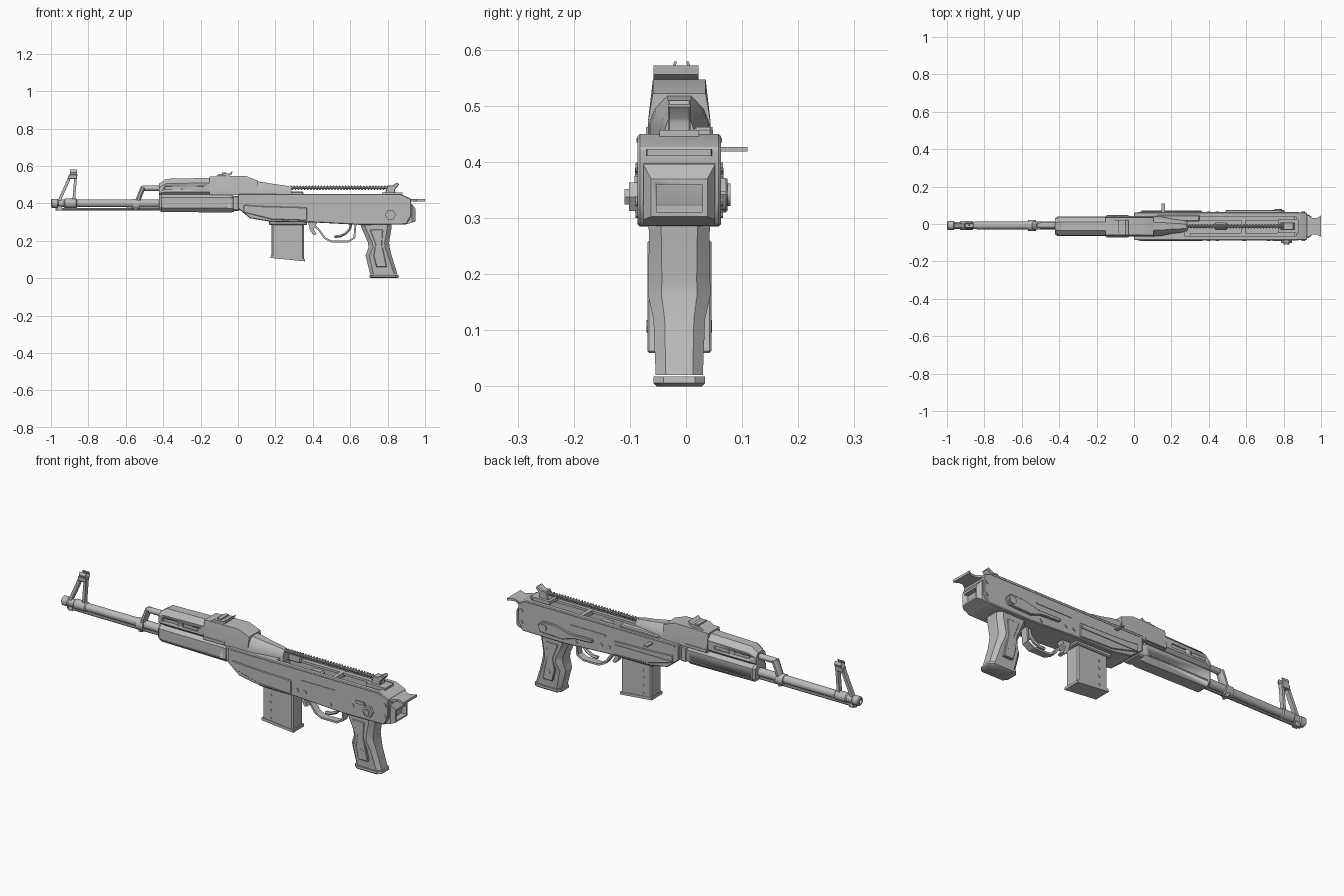
import bpy, bmesh, math
from mathutils import Vector

if "Cube" in bpy.data.objects:
    bpy.data.objects.remove(bpy.data.objects["Cube"])

C = -0.012  # centre plane of the body in y
grey = bpy.data.materials.new("plain_grey")
grey.diffuse_color = (0.5, 0.5, 0.5, 1)
grey.use_nodes = True
grey.node_tree.nodes["Principled BSDF"].inputs["Base Color"].default_value = grey.diffuse_color


def finish(name, bm, bevel=0.0):
    bmesh.ops.recalc_face_normals(bm, faces=bm.faces)
    if bevel:
        es = [e for e in bm.edges if len(e.link_faces) == 2 and e.calc_face_angle() > 0.6]
        bmesh.ops.bevel(bm, geom=es, offset=bevel, segments=1, affect='EDGES', clamp_overlap=True)
    for f in bm.faces:
        f.smooth = True
    for e in bm.edges:
        e.smooth = len(e.link_faces) == 2 and e.calc_face_angle() < 0.55
    me = bpy.data.meshes.new(name)
    bm.to_mesh(me)
    bm.free()
    me.materials.append(grey)
    ob = bpy.data.objects.new(name, me)
    bpy.context.collection.objects.link(ob)
    return ob


def loft(name, rings, bevel=0.0, close=False):
    bm = bmesh.new()
    vs = [[bm.verts.new(p) for p in r] for r in rings]
    n = len(vs[0])
    pairs = list(zip(vs, vs[1:])) + ([(vs[-1], vs[0])] if close else [])
    for a, b in pairs:
        for i in range(n):
            j = (i + 1) % n
            bm.faces.new((a[i], a[j], b[j], b[i]))
    if not close:
        bm.faces.new(vs[0])
        bm.faces.new(vs[-1])
    return finish(name, bm, bevel)


def prism(name, pts, y0, y1, bevel=0.0):
    return loft(name, [[(x, y, z) for x, z in pts] for y in (y0, y1)], bevel)


def box(name, x0, x1, y0, y1, z0, z1, bevel=0.0):
    return prism(name, [(x0, z0), (x1, z0), (x1, z1), (x0, z1)], y0, y1, bevel)


def lathe(name, prof, y, z, n=16):
    # round part along x from (x, radius) pairs
    return loft(name, [[(x, y + r * math.cos(2 * math.pi * i / n), z + r * math.sin(2 * math.pi * i / n))
                        for i in range(n)] for x, r in prof])


def disc(name, x, z, r, y0, y1, n=12):
    return prism(name, [(x + r * math.cos(2 * math.pi * i / n), z + r * math.sin(2 * math.pi * i / n))
                        for i in range(n)], y0, y1)


def sweep(name, path, ru, rv, n=6):
    # path sweep with an elliptical section, rv across y
    path = [Vector(p) for p in path]
    rings = []
    for i, p in enumerate(path):
        t = (path[min(i + 1, len(path) - 1)] - path[max(i - 1, 0)]).normalized()
        u = t.cross(Vector((0, 1, 0))).normalized()
        v = t.cross(u)
        rings.append([p + u * ru * math.cos(2 * math.pi * (k + .5) / n) + v * rv * math.sin(2 * math.pi * (k + .5) / n)
                      for k in range(n)])
    return loft(name, rings)


def octx(x, z0, z1, h, c):
    # chamfered rectangle across x
    return [(x, C + y, z) for y, z in ((-h + c, z0), (h - c, z0), (h, z0 + c), (h, z1 - c),
                                       (h - c, z1), (-h + c, z1), (-h, z1 - c), (-h, z0 + c))]


def octz(z, x0, x1, h, c):
    # chamfered rectangle across z
    return [(x, C + y, z) for x, y in ((x0 + c, -h), (x1 - c, -h), (x1, -h + c), (x1, h - c),
                                       (x1 - c, h), (x0 + c, h), (x0, h - c), (x0, -h + c))]


def cut(ob, *cutters):
    for c in cutters:
        m = ob.modifiers.new("cut", 'BOOLEAN')
        m.operation, m.solver, m.object = 'DIFFERENCE', 'EXACT', c
        c.hide_render = True
    bpy.context.view_layer.update()
    me = bpy.data.meshes.new_from_object(ob.evaluated_get(bpy.context.evaluated_depsgraph_get()))
    ob.modifiers.clear()
    ob.data = me
    for c in cutters:
        bpy.data.objects.remove(c)


# barrel, muzzle and cleaning rod
barrel = lathe("barrel", [(-1, .018), (-.995, .024), (-.965, .024), (-.96, .02), (-.93, .02), (-.925, .025),
                          (-.865, .025), (-.86, .02), (-.3, .022)], C + .004, .4)
cut(barrel, lathe("bore_cutter", [(-1.05, .012), (-.95, .012)], C + .004, .4))
lathe("cleaning_rod", [(-.975, .007), (-.35, .007)], C + .004, .369, 8)
box("rod_bracket", -.965, -.94, C - .008, C + .016, .362, .39)

# front sight
B = C + .004
for nm, a, b, w in (("front", (-.955, .415), (-.897, .545), .011), ("rear", (-.878, .415), (-.868, .545), .01)):
    sweep("front_sight_strut_" + nm, [(a[0], B, a[1]), (b[0], B, b[1])], w, .016, 4)
prism("front_sight_block", [(-.91, .53), (-.862, .53), (-.858, .555), (-.905, .555)], B - .015, B + .015, .003)
for s in (-1, 1):
    loft("front_sight_ear", [[(x, B + s * y, z) for y, z in ((.009, .55), (.013, .55), (.019, .565), (.012, .58),
                                                          (.008, .578), (.014, .565))] for x in (-.897, -.86)])
lathe("front_sight_post", [(-.885, .004), (-.877, .004)], B, .56, 8)
sweep("front_sight_post_stem", [(-.881, B, .55), (-.881, B, .572)], .003, .003)

# gas bracket and tube
sweep("gas_bracket", [(-.548, B, .365), (-.53, B, .43), (-.508, B, .485)], .014, .024, 8)
lathe("gas_collar", [(-.567, .029), (-.525, .029)], B, .395)
lathe("gas_tube", [(-.515, .012), (-.505, .015), (-.4, .015)], B, .481, 12)

# handguards with vent slots
low = loft("lower_handguard", [octx(-.422, .365, .445, .043, .018), octx(-.41, .355, .452, .052, .022),
                               octx(-.04, .35, .452, .052, .022), octx(-.022, .355, .44, .046, .02)])
up = loft("upper_handguard", [octx(-.422, .435, .505, .04, .02), octx(-.385, .435, .531, .05, .026),
                              octx(-.15, .435, .536, .05, .026)])
for s in (-1, 1):
    yo, yi = C + s * .07, C + s * .043
    cut(up, *[box("vent_cutter", x, x + .085, yo, yi, .473, .491) for x in (-.39, -.275)])
    cut(low, box("groove_cutter", -.4, -.06, yo, C + s * .048, .374, .381))
box("handguard_retainer", -.03, .01, C - .05, C + .05, .36, .44, .006)

# rear sight block and leaf
trap = lambda x, zt, h: [(x, C - .056, .445), (x, C + .056, .445), (x, C + .056, .47), (x, C + h, zt),
                         (x, C - h, zt), (x, C - .056, .47)]
loft("rear_sight_block", [trap(-.152, .543, .047), trap(.04, .547, .047), trap(.105, .522, .047)])
box("sight_side_rib", -.148, -.03, C - .059, C + .059, .447, .462)
prism("rear_sight_leaf", [(-.118, .545), (-.1, .557), (-.045, .56), (-.03, .572), (-.032, .556), (-.05, .545)],
      C - .046, C + .034)
box("leaf_slider", -.085, -.065, C - .035, C + .03, .55, .566)

# bolt carrier
rnd = lambda x, zb, zt, h: [(x, C + h * a, zb + (zt - zb) * b) for a, b in
                            ((-1, 0), (1, 0), (1, .45), (.8, .75), (.4, 1), (-.4, 1), (-.8, .75), (-1, .45))]
loft("bolt_carrier", [rnd(.1, .43, .518, .054), rnd(.14, .43, .512, .052), rnd(.2, .43, .502, .04),
                      rnd(.25, .43, .496, .034), rnd(.285, .43, .488, .026)])
box("carrier_rail", .12, .35, C + .025, C + .06, .42, .462, .005)
sweep("charging_handle", [(.155, C + .04, .423), (.158, C + .04, .423)], .01, .01, 4)
box("charging_handle_arm", .147, .167, C + .03, .11, .419, .427)

# receiver with open channel
rec = prism("receiver", [(0, .45), (0, .372), (.065, .32), (.17, .302), (.4, .298), (.65, .285), (.9, .287),
                         (.925, .33), (.925, .425), (.87, .45)], C - .074, C + .074, .004)
cut(rec, box("channel_cutter", .27, .865, C - .052, C + .052, .385, .5))
box("channel_cross_bar", .575, .595, C - .055, C + .055, .415, .438)
box("channel_side_rail", .3, .86, C + .03, C + .055, .425, .437)
box("channel_side_rail_2", .3, .86, C - .055, C - .035, .425, .437)
box("hammer", .43, .5, C - .02, C + .02, .38, .43, .008)

# recoil spring and guide rod
N = 34
sweep("recoil_spring", [(.28 + .55 * i / (N * 8), C + .009 * math.cos(i * math.pi / 4),
                         .483 + .009 * math.sin(i * math.pi / 4)) for i in range(N * 8 + 1)], .0035, .0035, 5)
lathe("guide_rod", [(.26, .006), (.84, .006)], C, .483, 8)
prism("spring_latch", [(.775, .445), (.79, .465), (.8, .497), (.825, .495), (.852, .512), (.862, .5),
                       (.84, .475), (.84, .445)], C - .02, C + .02, .003)
box("latch_base", .77, .88, C - .035, C + .035, .44, .457)

# rear cap with square socket, and rear plate
rect = lambda x, h, a, b: [(x, C - h, a), (x, C + h, a), (x, C + h, b), (x, C - h, b)]
cap = loft("rear_cap", [rect(.9, .064, .288, .402), rect(.93, .064, .297, .396), rect(.95, .05, .303, .37)])
cut(cap, box("socket_cutter", .92, 1, C - .041, C + .041, .311, .36))
loft("rear_plate", [[(x, C + s * h, z) for s, z in ((-1, .411), (1, .411), (1, .423), (-1, .423))]
                    for x, h in ((.9, .06), (.935, .058), (.955, .043), (.975, .043), (1, .057))])

# magazine with rivets
prism("magazine", [(.18, .31), (.18, .112), (.352, .093), (.352, .31)], C - .042, C + .042, .006)
prism("magazine_base", [(.176, .122), (.174, .108), (.357, .09), (.357, .103)], C - .045, C + .045)
for s in (-1, 1):
    for z in (.25, .213, .172, .13):
        disc("magazine_rivet", .226, z, .007, C + s * .04, C + s * .045, 8)
box("magazine_collar", .165, .37, C - .052, C + .052, .285, .31, .005)

# trigger group
prism("magazine_catch", [(.375, .3), (.385, .255), (.405, .23), (.42, .235), (.405, .262), (.425, .3)],
      C - .018, C + .018)
sweep("trigger_guard", [(.4, C, .288), (.435, C, .255), (.465, C, .213), (.5, C, .196), (.59, C, .196),
                        (.622, C, .215), (.628, C, .288)], .007, .026, 4)
sweep("trigger", [(.605, C, .295), (.598, C, .262), (.575, C, .238), (.545, C, .224), (.515, C, .222)], .008, .011, 6)

# pistol grip
loft("grip", [octz(.3, .65, .822, .055, .022), octz(.265, .662, .82, .054, .022), octz(.19, .695, .808, .055, .024),
              octz(.165, .698, .81, .056, .024), octz(.12, .682, .822, .046, .02), octz(.02, .707, .853, .042, .018)])
loft("grip_base", [octz(0, .71, .85, .04, .016), octz(.006, .702, .86, .046, .018), octz(.018, .702, .858, .046, .018)])
for s in (-1, 1):
    prism("grip_panel", [(.705, .26), (.775, .26), (.77, .18), (.795, .06), (.74, .06), (.725, .12), (.735, .18)],
          C + s * .04, C + s * .057, .003)
    disc("grip_screw", .76, .107, .011, C + s * .04, C + s * .058, 8)

# side plates, pins and levers
for s in (-1, 1):
    f, g = C + s * .07, C + s * .079
    prism("side_panel", [(.03, .392), (.12, .385), (.368, .378), (.368, .308), (.18, .314), (.03, .352)], f, g, .003)
    for x, z in ((.4, .335), (.445, .335), (.59, .31), (.72, .34), (.905, .39), (.905, .33)):
        disc("pin", x, z, .01, f, C + s * .078, 10)
    box("side_rib", .42, .62, f, C + s * .077, .385, .394)
    box("upper_rail", .02, .88, f, C + s * .076, .435, .443)
disc("side_knob", .815, .338, .029, C - .07, -.102, 6)
disc("side_knob_cap", .815, .338, .016, C - .07, -.11, 6)
box("rear_lever", .74, .79, C - .07, C - .08, .36, .375)
prism("selector_lever", [(.49, .352), (.49, .335), (.6, .33), (.66, .31), (.79, .315), (.805, .345), (.78, .372),
                         (.7, .37), (.62, .35)], C + .07, .074, .003)
disc("selector_pivot", .77, .342, .02, C + .07, .079)
box("ejection_ridge", .04, .36, C + .07, C + .083, .352, .362)
